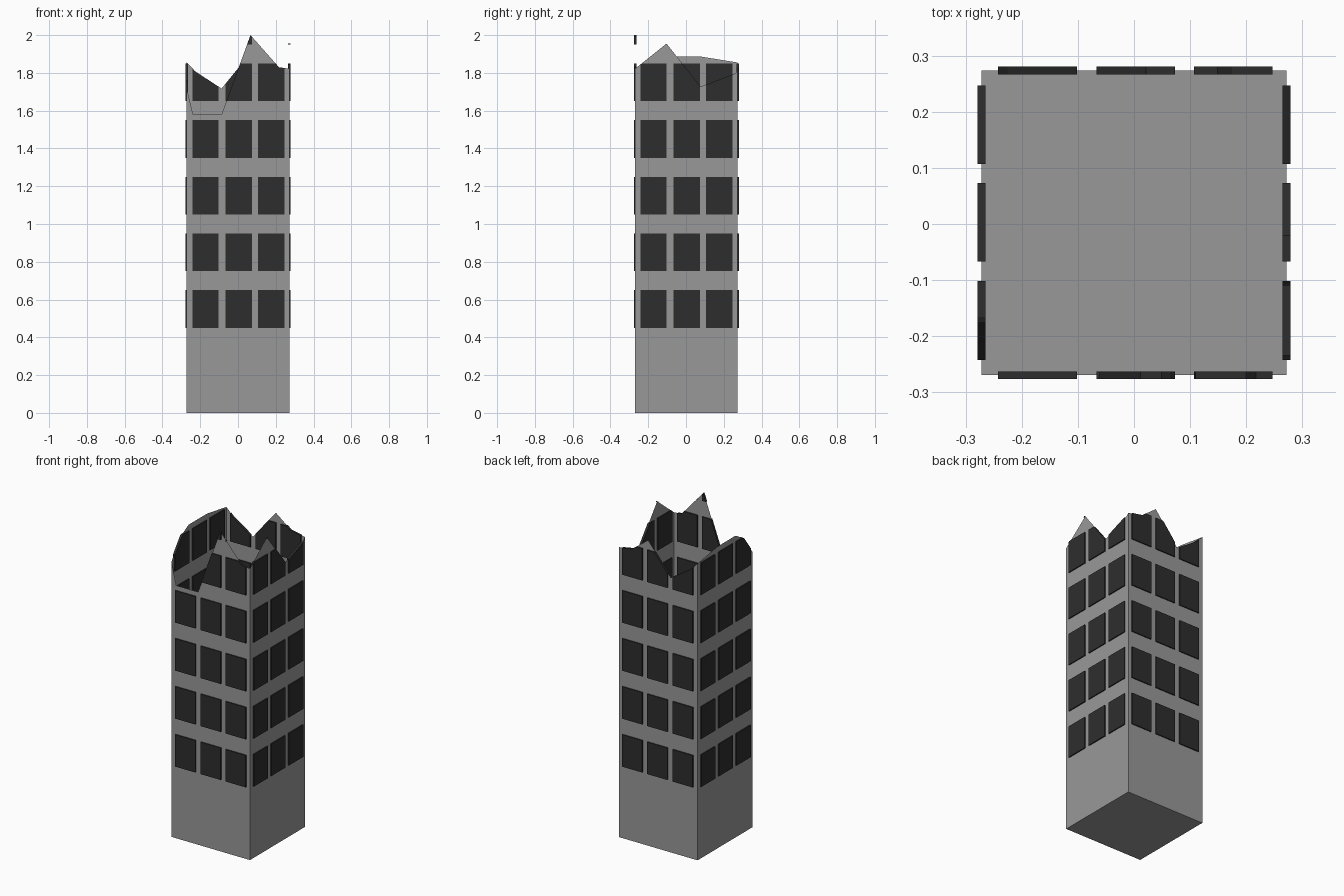
import bpy, bmesh
from mathutils import Vector

if "Cube" in bpy.data.objects:
    bpy.data.objects.remove(bpy.data.objects["Cube"])

X0, X1, Y0, Y1 = -0.2715, 0.2715, -0.2695, 0.2735   # tower footprint
T = 0.007                                            # half thickness of a window plate

# broken top edge of each wall: (position along the wall, height)
FRONT = [(X0, 1.72), (-0.238, 1.58), (-0.087, 1.58), (0.066, 2.0), (0.217, 1.83), (X1, 1.822)]
BACK = [(X0, 1.855), (-0.225, 1.807), (-0.087, 1.717), (0.07, 1.91), (0.175, 1.83), (X1, 1.812)]
RIGHT = [(Y0, 1.822), (-0.103, 1.955), (0.077, 1.727), (0.262, 1.797), (Y1, 1.812)]
LEFT = [(Y0, 1.72), (-0.175, 1.845), (-0.1, 1.886), (0.08, 1.886), (Y1, 1.855)]

# each wall: name, profile, mapping (u, depth, z) -> point
WALLS = [
    ("front", FRONT, lambda u, d, z: Vector((u, Y0 + d, z))),
    ("back", BACK, lambda u, d, z: Vector((u, Y1 + d, z))),
    ("right", RIGHT, lambda u, d, z: Vector((X1 + d, u, z))),
    ("left", LEFT, lambda u, d, z: Vector((X0 + d, u, z))),
]


def material(name, c):
    m = bpy.data.materials.new(name)
    m.diffuse_color = (c, c, c, 1)
    m.use_nodes = True
    m.node_tree.nodes["Principled BSDF"].inputs["Base Color"].default_value = m.diffuse_color
    return m


concrete = material("grey concrete", 0.318)
glass = material("dark window", 0.027)


def finish(bm, name, mat):
    bmesh.ops.recalc_face_normals(bm, faces=bm.faces)
    me = bpy.data.meshes.new(name)
    bm.to_mesh(me)
    bm.free()
    me.materials.append(mat)
    bpy.context.collection.objects.link(bpy.data.objects.new(name, me))


def height(profile, u):
    for (a, za), (b, zb) in zip(profile, profile[1:]):
        if a <= u <= b:
            return za + (zb - za) * (u - a) / (b - a)


def window_outlines(profile, u0, u1, z0, z1):
    """Window rectangle clipped under the broken edge, as convex pieces."""
    us = {u0, u1} | {u for u, z in profile if u0 < u < u1}
    for (a, za), (b, zb) in zip(profile, profile[1:]):
        for zc in (z0, z1):                          # where the edge crosses sill or head
            if (za - zc) * (zb - zc) < 0:
                u = a + (b - a) * (zc - za) / (zb - za)
                if u0 < u < u1:
                    us.add(u)
    runs, run = [], []
    for u in sorted(us):
        h = min(z1, height(profile, u))
        if h > z0 - 1e-6:
            run.append((u, max(h, z0)))
        elif run:
            runs.append(run)
            run = []
    runs.append(run)
    for r in runs:
        if len(r) > 1 and max(h for u, h in r) > z0 + 1e-4:
            pts = [(r[0][0], z0), (r[-1][0], z0)] + r[::-1]
            yield [p for i, p in enumerate(pts)
                   if abs(p[0] - pts[i - 1][0]) + abs(p[1] - pts[i - 1][1]) > 1e-5]


# hollow shell: four thin broken walls on a base
bm = bmesh.new()
for name, prof, at in WALLS:
    outline = [(prof[0][0], 0), (prof[-1][0], 0)] + prof[::-1]
    bm.faces.new([bm.verts.new(at(u, 0, z)) for u, z in outline])
bm.faces.new([bm.verts.new((x, y, 0)) for x, y in ((X0, Y0), (X0, Y1), (X1, Y1), (X1, Y0))])
bmesh.ops.remove_doubles(bm, verts=bm.verts, dist=1e-4)
finish(bm, "tower_shell", concrete)

# window plates, six rows of three on each wall, cut by the broken edge
for name, prof, at in WALLS:
    bm = bmesh.new()
    for row in range(6):
        z0 = 0.45 + 0.3 * row
        for c in (-0.172, 0.003, 0.177):
            for pts in window_outlines(prof, c - 0.07, c + 0.07, z0, z0 + 0.2):
                a = [bm.verts.new(at(u, -T, z)) for u, z in pts]
                b = [bm.verts.new(at(u, T, z)) for u, z in pts]
                bm.faces.new(a)
                bm.faces.new(b[::-1])
                for i in range(len(a)):
                    bm.faces.new((a[i - 1], a[i], b[i], b[i - 1]))
    finish(bm, name + "_windows", glass)
